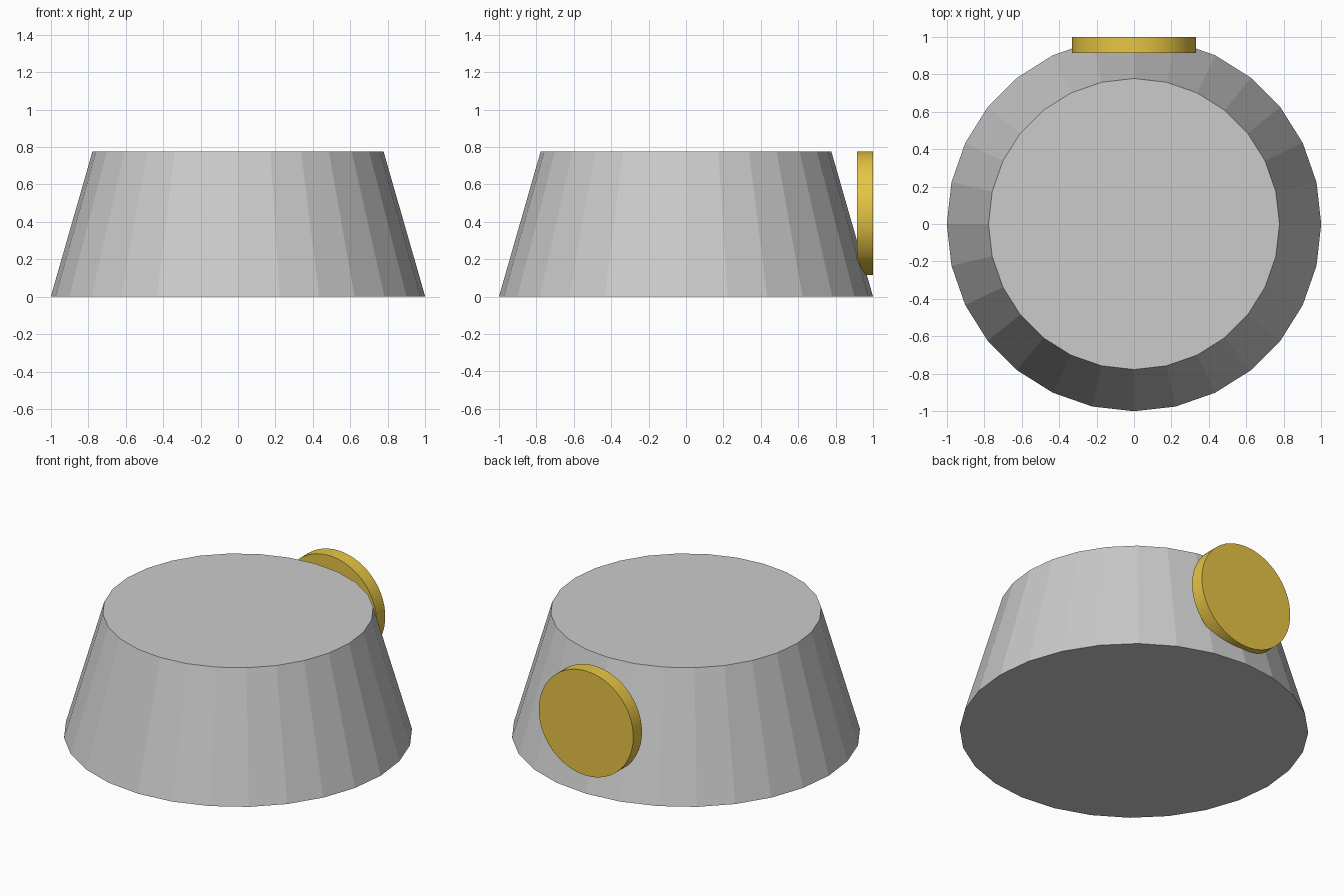
import bpy
import math

if "Cube" in bpy.data.objects:
    bpy.data.objects.remove(bpy.data.objects["Cube"])

# Tapered low-poly body
bpy.ops.mesh.primitive_cone_add(vertices=28, radius1=1.0, radius2=0.777, depth=0.777,
                                location=(0, 0, 0.3885))
bpy.context.object.name = "tapered_body"

# Round disc set into the back wall
bpy.ops.mesh.primitive_cylinder_add(vertices=64, radius=0.331, depth=0.087,
                                    location=(0, 0.9565, 0.446),
                                    rotation=(math.pi / 2, 0, 0))
disc = bpy.context.object
disc.name = "back_disc"
bpy.ops.object.shade_smooth_by_angle(angle=math.radians(30))

gold = bpy.data.materials.new("gold")
gold.diffuse_color = (0.80, 0.56, 0.06, 1)
gold.use_nodes = True
gold.node_tree.nodes["Principled BSDF"].inputs["Base Color"].default_value = gold.diffuse_color
disc.data.materials.append(gold)
